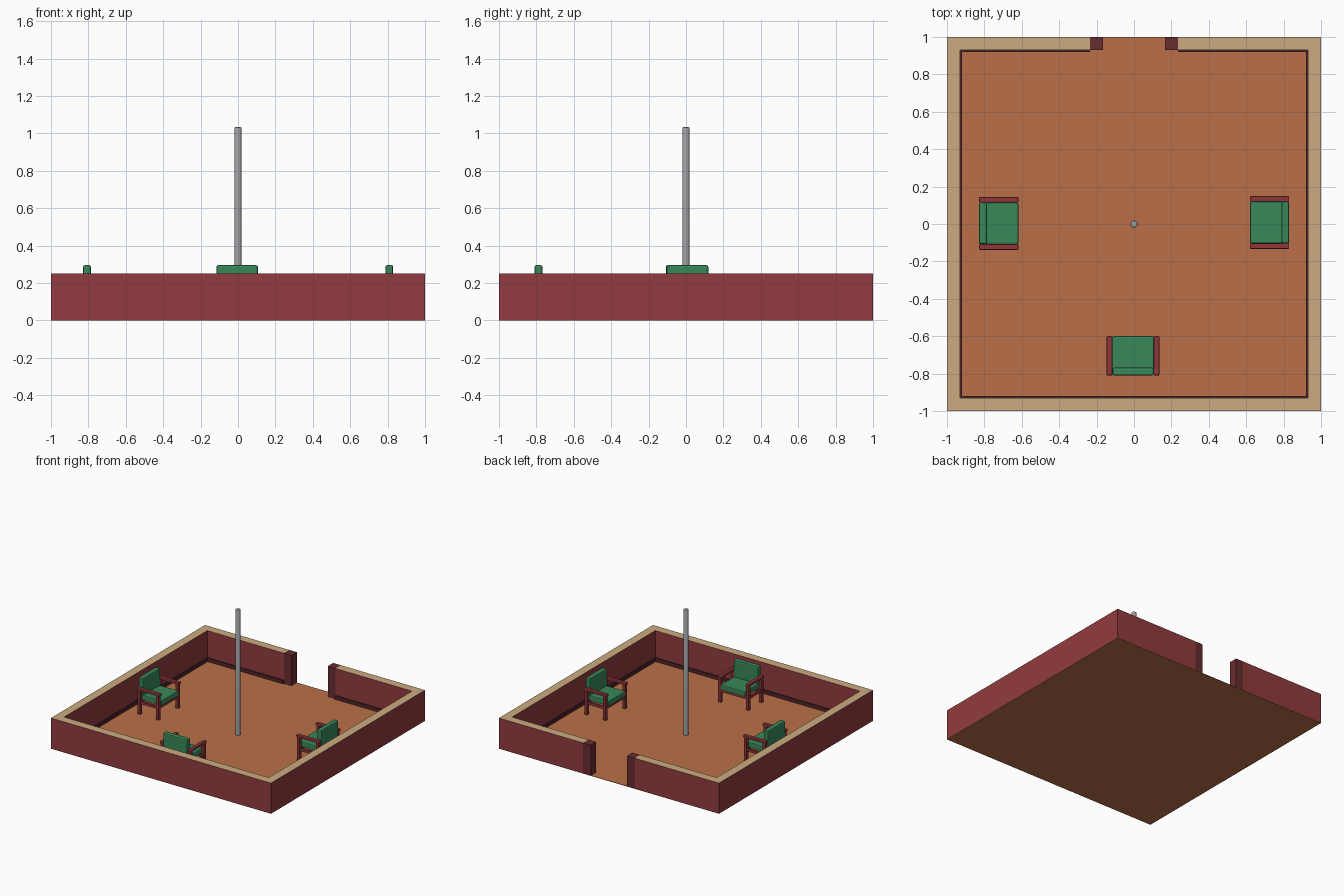
import bpy, bmesh, math
from mathutils import Matrix, Vector

if "Cube" in bpy.data.objects:
    bpy.data.objects.remove(bpy.data.objects["Cube"])


def mat(name, r, g, b):
    lin = [(c / 255 / 12.92) if c < 10 else ((c / 255 + 0.055) / 1.055) ** 2.4 for c in (r, g, b)]
    m = bpy.data.materials.new(name)
    m.diffuse_color = (*lin, 1)
    m.use_nodes = True
    m.node_tree.nodes["Principled BSDF"].inputs["Base Color"].default_value = m.diffuse_color
    return m


RED = mat("wall red", 146, 59, 62)
TAN = mat("wall top tan", 204, 171, 128)
FLOOR = mat("floor orange", 186, 112, 72)
POST = mat("door post dark red", 104, 44, 47)
SKIRT = mat("skirting dark", 78, 36, 42)
GREEN = mat("cushion green", 56, 136, 90)
WOOD = mat("chair wood red", 142, 54, 58)
GREY = mat("pole grey", 160, 161, 163)


def finish(name, bm, mats, matrix=None):
    if matrix:
        bm.transform(matrix)
    me = bpy.data.meshes.new(name)
    bm.to_mesh(me)
    bm.free()
    for m in mats:
        me.materials.append(m)
    ob = bpy.data.objects.new(name, me)
    bpy.context.collection.objects.link(ob)
    return ob


def box(name, lo, hi, m, bevel=0, matrix=None, top=None):
    lo, hi = Vector(lo), Vector(hi)
    bm = bmesh.new()
    bmesh.ops.create_cube(bm, size=1)
    for v in bm.verts:
        v.co = Vector((lo[i] + (v.co[i] + 0.5) * (hi[i] - lo[i]) for i in range(3)))
    if bevel:
        bmesh.ops.bevel(bm, geom=bm.edges[:], offset=bevel, segments=2, profile=0.5, affect='EDGES')
    bm.normal_update()
    if top:
        for f in bm.faces:
            f.material_index = 1 if f.normal.z > 0.9 else 0
    return finish(name, bm, [m, top] if top else [m], matrix)


# floor
box("floor", (-1, -1, 0), (1, 1, 0.003), FLOOR)

# walls with tan tops
T, H, Z, I = 0.07, 0.252, 0.002, 0.93
GAP, PW = 0.165, 0.07
box("front_wall", (-1, -1, Z), (1, -I, H), RED, top=TAN)
for s, side in ((-1, "left"), (1, "right")):
    def span(a, b):
        return (min(s * a, s * b), max(s * a, s * b))
    x0, x1 = span(I, 1)
    box(side + "_wall", (x0, -I, Z), (x1, I, H), RED, top=TAN)
    x0, x1 = span(GAP + PW, 1)
    box(side + "_back_wall", (x0, I, Z), (x1, 1, H), RED, top=TAN)
    # door posts
    x0, x1 = span(GAP, GAP + PW)
    box(side + "_door_post", (x0, I, Z), (x1, 1, H), POST)
    # skirting boards
    x0, x1 = span(I - 0.01, I)
    box(side + "_skirting", (x0, -I, Z), (x1, I, 0.032), SKIRT)
    x0, x1 = span(GAP + PW, I - 0.01)
    box(side + "_back_skirting", (x0, I - 0.01, Z), (x1, I, 0.032), SKIRT)
box("front_skirting", (-I + 0.01, -I, Z), (I - 0.01, -I + 0.01, 0.032), SKIRT)

# pole with a softened top edge
bm = bmesh.new()
bmesh.ops.create_cone(bm, cap_ends=True, segments=24, radius1=0.019, radius2=0.019, depth=1.03,
                      matrix=Matrix.Translation((0, 0, 0.518)))
rim = [e for e in bm.edges if all(v.co.z > 1 for v in e.verts)]
bmesh.ops.bevel(bm, geom=rim, offset=0.006, segments=2, profile=0.5, affect='EDGES')
pole = finish("pole", bm, [GREY])
for p in pole.data.polygons:
    p.use_smooth = abs(p.normal.z) < 0.9


# armchair, facing +y before it is turned
def chair(tag, x, y, deg):
    M = Matrix.Translation((x, y, 0)) @ Matrix.Rotation(math.radians(deg), 4, 'Z')
    box(tag + "_seat", (-0.111, -0.1, 0.11), (0.111, 0.105, 0.155), GREEN, 0.008, M)
    box(tag + "_backrest", (-0.111, -0.105, 0.15), (0.111, -0.063, 0.295), GREEN, 0.009, M)
    for yy, end in ((-0.09, "rear"), (0.078, "front")):
        box(f"{tag}_{end}_rail", (-0.115, yy, 0.09), (0.115, yy + 0.016, 0.112), WOOD, 0, M)
    for s, side in ((-1, "left"), (1, "right")):
        c = s * 0.126
        box(f"{tag}_{side}_arm", (c - 0.015, -0.105, 0.197), (c + 0.015, 0.105, 0.218), WOOD, 0.005, M)
        box(f"{tag}_{side}_side_rail", (c - 0.008, -0.09, 0.09), (c + 0.008, 0.09, 0.112), WOOD, 0, M)
        for yy, end in ((-0.085, "rear"), (0.085, "front")):
            box(f"{tag}_{side}_{end}_leg", (c - 0.012, yy - 0.012, Z), (c + 0.012, yy + 0.012, 0.2),
                WOOD, 0, M)


chair("front_chair", -0.005, -0.705, 0)
chair("left_chair", -0.723, 0.003, -90)
chair("right_chair", 0.725, 0.008, 90)
